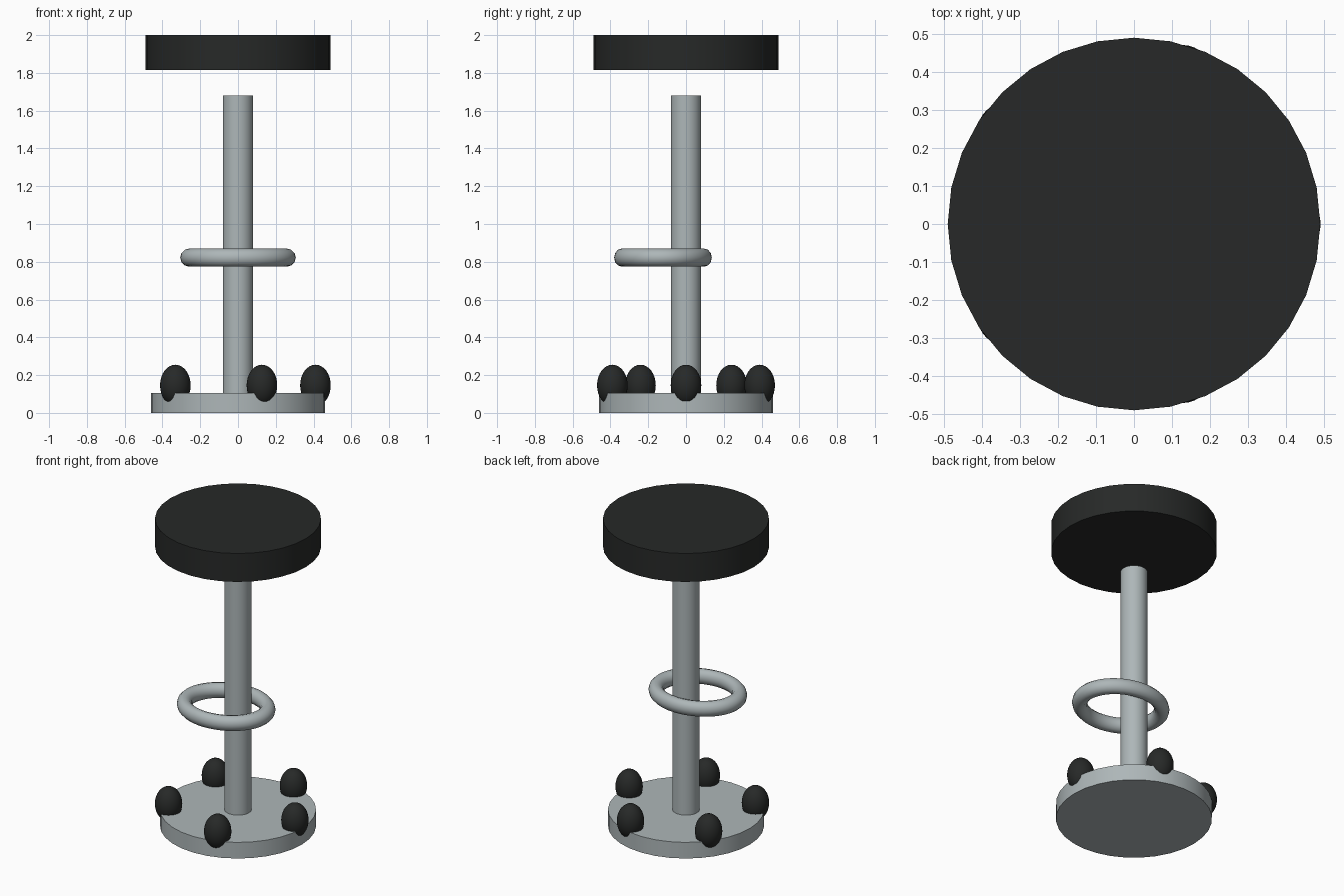
import bpy
from math import cos, sin, tau, radians

if "Cube" in bpy.data.objects:
    bpy.data.objects.remove(bpy.data.objects["Cube"])


def material(name, rgb):
    m = bpy.data.materials.new(name)
    m.diffuse_color = (*rgb, 1)
    m.use_nodes = True
    m.node_tree.nodes["Principled BSDF"].inputs["Base Color"].default_value = m.diffuse_color
    return m


metal = material("brushed_metal", (0.42, 0.47, 0.48))
black = material("black_vinyl", (0.02, 0.022, 0.021))


def finish(name, mat):
    ob = bpy.context.object
    ob.name = name
    ob.data.materials.append(mat)
    bpy.ops.object.transform_apply(location=False, rotation=False, scale=True)
    bpy.ops.object.shade_smooth_by_angle(angle=radians(40))
    return ob


def disc(name, radius, z0, z1, mat):
    bpy.ops.mesh.primitive_cylinder_add(
        vertices=32, radius=radius, depth=z1 - z0, location=(0, 0, (z0 + z1) / 2))
    return finish(name, mat)


# Base, post and seat (the seat floats slightly above the post)
disc("base", 0.461, 0.0, 0.105, metal)
disc("post", 0.08, 0.08, 1.68, metal)
disc("seat", 0.49, 1.815, 2.0, black)

# Oval foot ring, offset to the front
bpy.ops.mesh.primitive_torus_add(
    location=(0, -0.122, 0.822), major_segments=48, minor_segments=12,
    major_radius=0.258, minor_radius=0.048)
bpy.context.object.scale = (1, 0.845, 1)
finish("foot_ring", metal)

# Five egg-shaped feet around the base rim
for i in range(5):
    a = tau * i / 5
    bpy.ops.mesh.primitive_uv_sphere_add(
        segments=32, ring_count=16, radius=1,
        location=(0.41 * cos(a), 0.41 * sin(a), 0.146))
    bpy.context.object.scale = (0.081, 0.081, 0.109)
    finish(f"foot_{i + 1}", black)
